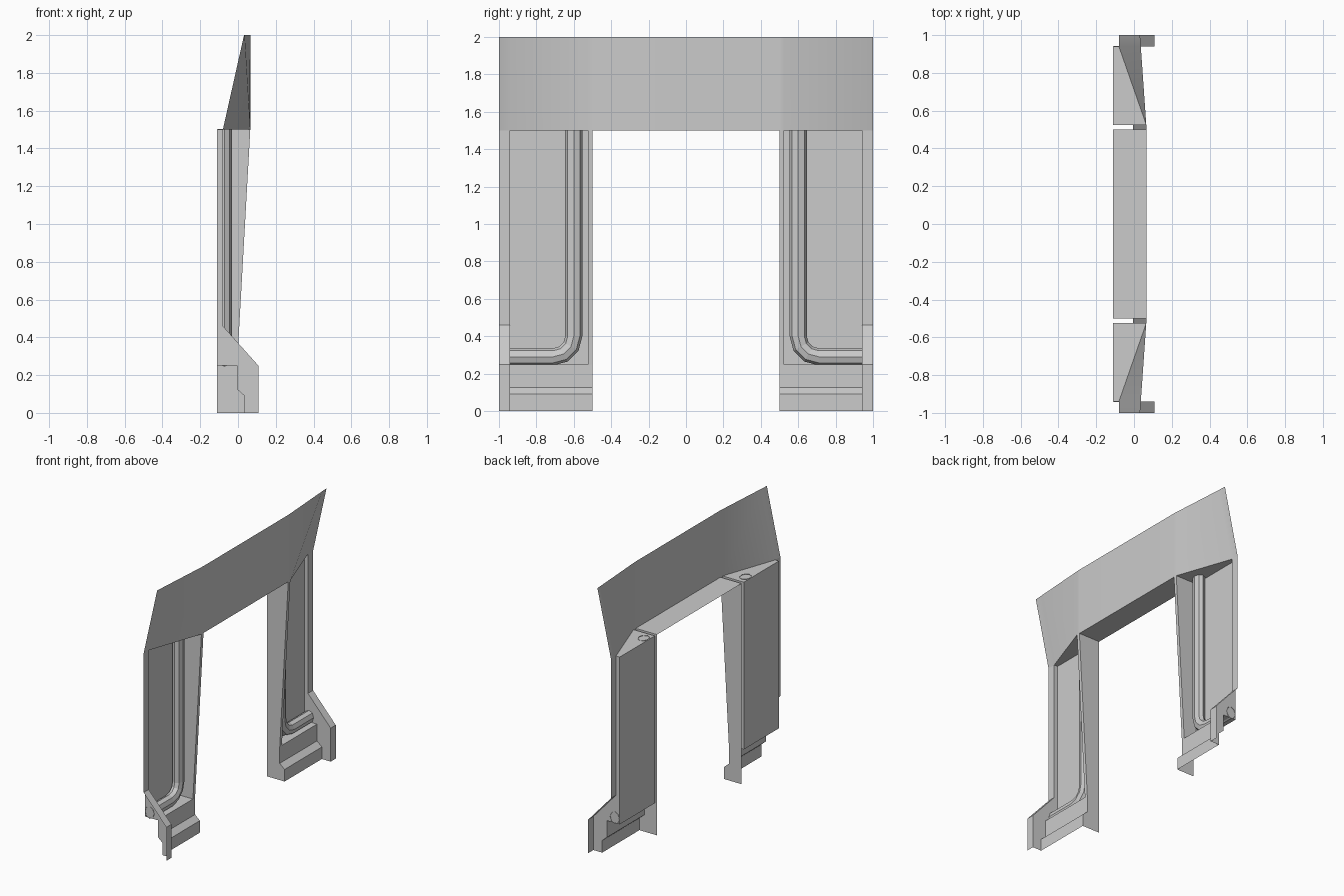
import bpy, bmesh, math
from mathutils import Vector

if "Cube" in bpy.data.objects:
    bpy.data.objects.remove(bpy.data.objects["Cube"])


def build(name, faces, smooth=False):
    """Make an object from (points, facing direction) pairs, mirrored across y."""
    bm = bmesh.new()
    for pts, facing in faces:
        f = bm.faces.new([bm.verts.new(p) for p in pts])
        f.normal_update()
        if f.normal.dot(Vector(facing)) < 0:
            f.normal_flip()
    bmesh.ops.remove_doubles(bm, verts=bm.verts, dist=0.0005)
    me = bpy.data.meshes.new(name)
    bm.to_mesh(me)
    bm.free()
    ob = bpy.data.objects.new(name, me)
    bpy.context.collection.objects.link(ob)
    m = ob.modifiers.new("mirror", 'MIRROR')
    m.use_axis = (False, True, False)
    m.use_clip = True
    if smooth:
        for p in me.polygons:
            p.use_smooth = True
    return ob


def strip(profile, y0, y1, facing):
    """Sweep an x-z profile between two y positions."""
    return [([(x, y0, z), (u, y0, w), (u, y1, w), (x, y1, z)], facing)
            for (x, z), (u, w) in zip(profile, profile[1:])]


def plate(profile, y, facing):
    return [([(x, y, z) for x, z in profile], facing)]


IN, WALL, SIDE, OUT = 0.5, 0.525, 0.94, 1.0    # y stations
BACK, FRONT, TOP, LEDGE = -0.11, 0.065, 1.5, 0.25
X, UP, DOWN = (1, 0, 0.3), (0, 0, 1), (0, 0, -1)

# stepped foot and outer flange outlines
foot = [(0.035, 0), (0.035, 0.09), (-0.005, 0.125), (-0.005, LEDGE)]
flange = [(0.108, 0), (0.108, 0.25), (-0.08, 0.46), (-0.08, TOP)]

# lintel sheet that leans back towards its outer ends
bottom = [(FRONT, 0), (FRONT, IN), (FRONT, WALL), (-0.08, SIDE), (-0.08, OUT)]
top = [(FRONT, 0), (FRONT, IN), (0.0635, WALL), (0.036, SIDE), (0.032, OUT)]
lintel = [([(a[0], a[1], TOP), (b[0], b[1], TOP), (d[0], d[1], 2), (c[0], c[1], 2)], X)
          for a, b, c, d in zip(bottom, bottom[1:], top, top[1:])]
build("lintel", lintel, smooth=True)

# underside of the opening
build("soffit", [([(BACK, 0, TOP), (FRONT, 0, TOP), (FRONT, IN, TOP), (BACK, IN, TOP)], DOWN)])

# inner jamb with its narrow sloping front edge
build("inner_jamb",
      plate([(BACK, 0)] + foot + [(FRONT, TOP), (BACK, TOP)], IN, (0, -1, 0))
      + strip([foot[-1], (FRONT, TOP)], IN, WALL, X))

# recess: inner wall, back panel, ledge and ceiling
build("recess",
      plate([(BACK, LEDGE), foot[-1], (FRONT, TOP), (BACK, TOP)], WALL, (0, 1, 0))
      + strip([(BACK, LEDGE), (BACK, TOP)], WALL, SIDE, X)
      + strip([(BACK, LEDGE), foot[-1]], WALL, SIDE, UP)
      + [([(BACK, WALL, TOP), (FRONT, WALL, TOP), (-0.08, SIDE, TOP), (BACK, SIDE, TOP)], DOWN)])

# stepped foot below the recess
build("foot", strip(foot, IN, SIDE, X))

# outer flange: front strip and its inward side
build("outer_flange",
      strip(flange, SIDE, OUT, X)
      + plate(foot + [(BACK, LEDGE), (BACK, TOP)] + flange[::-1], SIDE, (0, -1, 0)))

# eight-sided pipe bending from vertical to horizontal inside the recess
cy, cz, bend = 0.71, 0.4, 0.11
path = [(cy - bend, 1.503, math.pi)]
for i in range(4):
    a = math.pi * (1 + i / 6)
    path.append((cy + bend * math.cos(a), cz + bend * math.sin(a), a))
path.append((SIDE + 0.003, cz - bend, 1.5 * math.pi))
rings = []
for y, z, a in path:
    ring = []
    for k in range(8):
        t = k * math.pi / 4
        r = 0.046 * math.cos(t)
        ring.append(Vector((-0.071 + 0.038 * math.sin(t), y + r * math.cos(a), z + r * math.sin(a))))
    rings.append(ring)
pipe = []
for r0, r1 in zip(rings, rings[1:]):
    mid = (sum(r0, Vector()) + sum(r1, Vector())) / 16
    for k in range(8):
        j = (k + 1) % 8
        quad = [r0[k], r0[j], r1[j], r1[k]]
        pipe.append((quad, sum(quad, Vector()) / 4 - mid))
build("corner_pipe", pipe)
